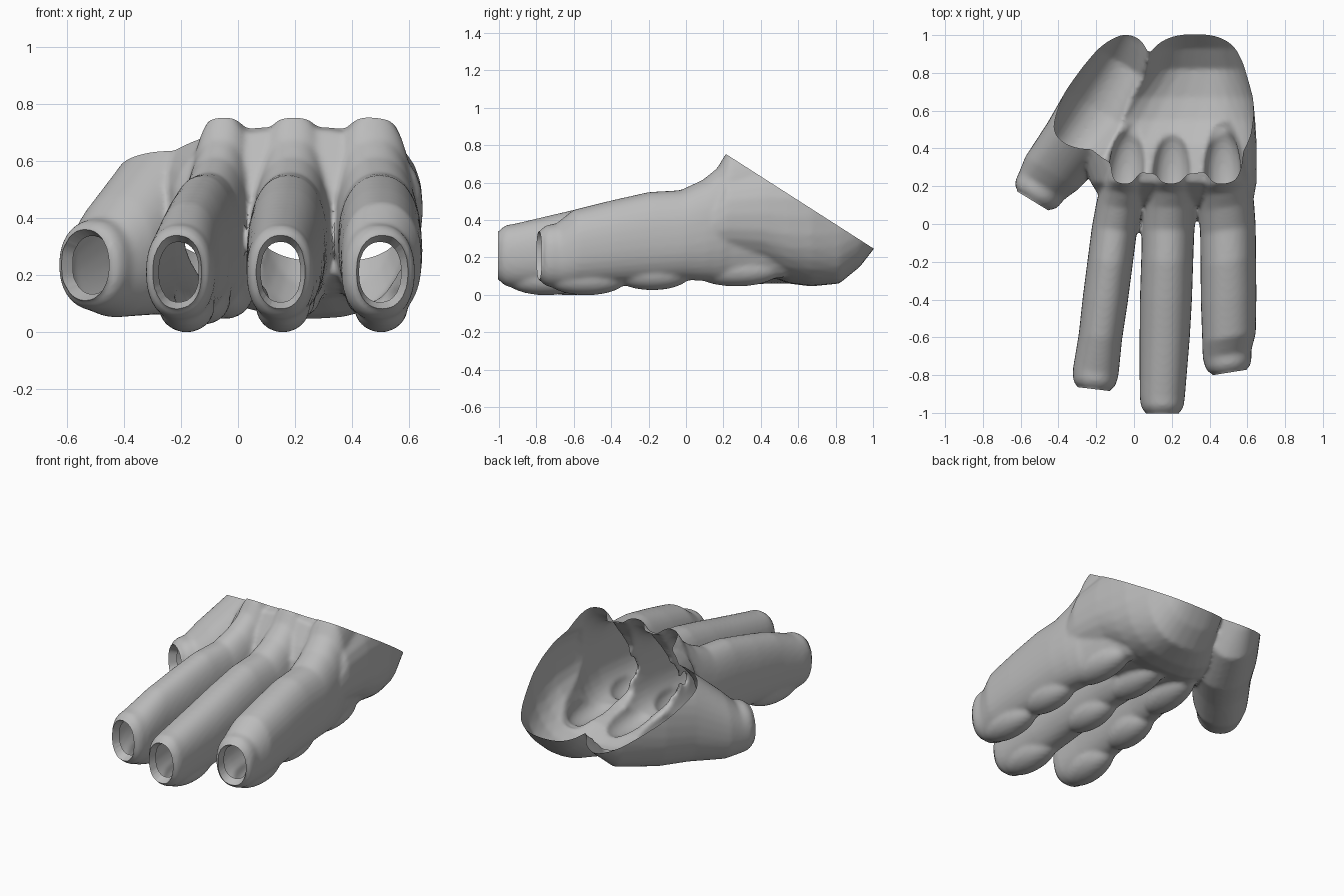
import bpy, bmesh, math
from mathutils import Vector, Matrix

if "Cube" in bpy.data.objects:
    bpy.data.objects.remove(bpy.data.objects["Cube"])

SEGMENTS = 32
bm = bmesh.new()


def loft(rows, heading, power):
    """Closed tube through rows of (centre, half width, half height)."""
    side = Vector((-heading.y, heading.x, 0))
    rings = []
    for centre, width, height in rows:
        ring = []
        for i in range(SEGMENTS):
            a = math.tau * i / SEGMENTS
            c, s = math.cos(a), math.sin(a)
            u = math.copysign(abs(c) ** (2 / power), c) * width
            v = math.copysign(abs(s) ** (2 / power), s) * height
            ring.append(bm.verts.new(centre + side * u + Vector((0, 0, v))))
        rings.append(ring)
    faces = [bm.faces.new((r[i], r[i - 1], q[i - 1], q[i]))
             for r, q in zip(rings, rings[1:]) for i in range(SEGMENTS)]
    faces += [bm.faces.new(rings[0]), bm.faces.new(rings[-1])]
    bmesh.ops.recalc_face_normals(bm, faces=faces)


def tip_rows(tip, heading, width, height):
    """Rounded rim and a narrow stub, which is cut off later to open the tip."""
    steps = ((-0.08, 1), (-0.03, 0.95), (0, 0.84), (0.002, 0.68), (0.08, 0.66))
    return [(tip + heading * d, width * k, height * (k + 0.06 * (k < 0.7)))
            for d, k in steps]


openings = []

# Fingers: (base x, knuckle x, tip x, tip y, tip half width, thickness, sideways tip tilt)
fingers = ((0.0, -0.1, -0.212, -0.86, 0.122, 0.87, -0.12),
           (0.212, 0.182, 0.15, -0.99, 0.12, 1.0, 0.0),
           (0.45, 0.497, 0.505, -0.772, 0.13, 1.08, 0.16))
# Shared side profile: (y, bottom, top, half width)
profile = ((0.52, 0.09, 0.86, 0.115), (0.22, 0.07, 0.765, 0.13),
           (0.17, 0.07, 0.68, 0.135), (0.09, 0.075, 0.615, 0.138),
           (-0.03, 0.08, 0.56, 0.138), (-0.2, 0.07, 0.55, 0.138),
           (-0.4, 0.06, 0.505, 0.138), (-0.6, 0.045, 0.455, 0.133))
for base_x, knuckle_x, tip_x, tip_y, tip_w, thick, tilt in fingers:
    tip = Vector((tip_x, tip_y, 0.21))
    heading = Vector((tilt, -1, 0)).normalized()

    def axis_x(y):
        if y > 0:
            return knuckle_x + (base_x - knuckle_x) * y / 0.5
        return knuckle_x + (tip_x - knuckle_x) * y / tip_y

    rows = [(Vector((axis_x(y), y, (low + top) / 2)), w * thick, (top - low) / 2)
            for y, low, top, w in profile]
    loft(rows + tip_rows(tip, heading, tip_w, 0.172), heading, 2.25)
    openings.append((tip, heading))
    # Pads along the underside: (y, half length, lowest point)
    lean = math.atan2(tip_x - knuckle_x, -tip_y)
    for y, length, low in ((tip_y + 0.24, 0.22, -0.002), (-0.18, 0.21, 0.025),
                           (0.27, 0.24, 0.045)):
        turn = Matrix.Rotation(lean, 4, "Z")
        place = Matrix.Translation((axis_x(y), y, low + 0.09))
        bmesh.ops.create_uvsphere(
            bm, u_segments=24, v_segments=16, radius=1,
            matrix=place @ turn @ Matrix.Diagonal((0.095, length, 0.09, 1)))

# Palm: (y, right x, left x, bottom, top)
palm = ((0.1, -0.15, 0.61, 0.2, 0.5), (0.14, -0.18, 0.635, 0.18, 0.58),
        (0.22, -0.23, 0.65, 0.15, 0.71), (0.42, -0.3, 0.65, 0.11, 0.76),
        (0.55, -0.2, 0.642, 0.06, 0.78), (0.67, -0.1, 0.63, 0.045, 0.8),
        (0.82, 0.04, 0.59, 0.06, 0.8), (0.93, 0.08, 0.56, 0.15, 0.8),
        (1.0, 0.105, 0.54, 0.24, 0.8), (1.12, 0.13, 0.51, 0.4, 0.8))
loft([(Vector(((a + b) / 2, y, (low + top) / 2)), (b - a) / 2, (top - low) / 2)
      for y, a, b, low, top in palm], Vector((0, -1, 0)), 2.5)

# Thumb and its mound: (x, y, z, half width, half height)
thumb_dir = Vector((-0.52, -0.85, 0)).normalized()
thumb = ((0.06, 1.12, 0.68, 0.1, 0.27), (-0.01, 0.98, 0.535, 0.13, 0.3),
         (-0.05, 0.84, 0.45, 0.18, 0.34), (-0.18, 0.6, 0.39, 0.21, 0.33),
         (-0.3, 0.44, 0.36, 0.185, 0.3), (-0.435, 0.27, 0.265, 0.165, 0.215))
thumb_tip = Vector((-0.53, 0.135, 0.235))
loft([(Vector(r[:3]), r[3], r[4]) for r in thumb]
     + tip_rows(thumb_tip, thumb_dir, 0.14, 0.165), thumb_dir, 2.2)
openings.append((thumb_tip, thumb_dir))

# Fuse everything into one skin
mesh = bpy.data.meshes.new("hand_shell")
bm.to_mesh(mesh)
bm.free()
hand = bpy.data.objects.new("hand_shell", mesh)
bpy.context.collection.objects.link(hand)
bpy.context.view_layer.objects.active = hand
hand.select_set(True)
remesh = hand.modifiers.new("fuse", "REMESH")
remesh.mode = "VOXEL"
remesh.voxel_size = 0.012
soften = hand.modifiers.new("soften", "SMOOTH")
soften.factor = 0.5
soften.iterations = 8
for name in ("fuse", "soften"):
    bpy.ops.object.modifier_apply(modifier=name)

# Open the wrist with a slanted cut, then open each tip
bm = bmesh.new()
bm.from_mesh(hand.data)


def cut(point, normal, near=None):
    verts = [v for v in bm.verts if near is None or (v.co - near).length < 0.19]
    chosen = set(verts)
    faces = [f for f in bm.faces if all(v in chosen for v in f.verts)]
    edges = list({e for f in faces for e in f.edges})
    bmesh.ops.bisect_plane(bm, geom=verts + edges + faces, plane_co=point,
                           plane_no=normal, clear_outer=True)


cut(Vector((0, 0.21, 0.755)), Vector((0, 0.64, 1)).normalized())
for tip, heading in openings:
    cut(tip + heading * 0.014, heading, tip)
    # Lip folded back into the opening
    rim = [e for e in bm.edges if e.is_boundary
           and all((v.co - tip).length < 0.19 for v in e.verts)]
    lip = bmesh.ops.extrude_edge_only(bm, edges=rim)["geom"]
    for v in lip:
        if isinstance(v, bmesh.types.BMVert):
            v.co = tip + (v.co - tip) * 0.82 - heading * 0.045
bm.to_mesh(hand.data)
bm.free()

# Plain grey surface
grey = bpy.data.materials.new("plain_grey")
grey.use_nodes = True
colour = (0.5, 0.5, 0.5, 1)
grey.diffuse_color = colour
grey.node_tree.nodes["Principled BSDF"].inputs["Base Color"].default_value = colour
hand.data.materials.clear()
hand.data.materials.append(grey)
bpy.ops.object.shade_smooth_by_angle(angle=math.radians(50))
